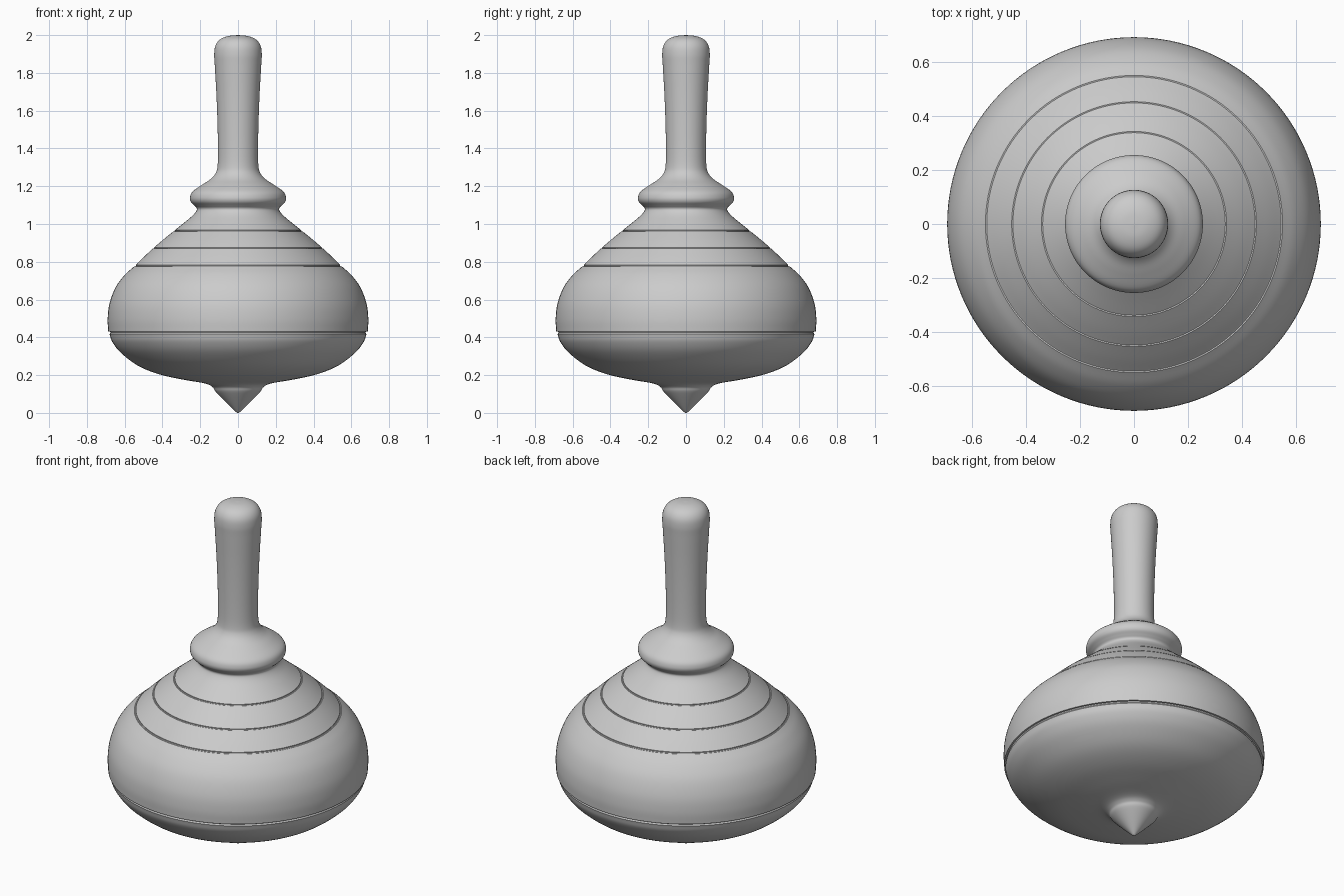
import bpy
import bmesh
import math
from mathutils import Vector

if "Cube" in bpy.data.objects:
    bpy.data.objects.remove(bpy.data.objects["Cube"])

SEGMENTS = 128

grey = bpy.data.materials.new("plain grey")
grey.use_nodes = True
grey.diffuse_color = (0.6, 0.6, 0.6, 1)
grey.node_tree.nodes["Principled BSDF"].inputs["Base Color"].default_value = (0.6, 0.6, 0.6, 1)


def smooth_curve(points, steps=5):
    """Catmull-Rom curve through (radius, height) points."""
    p = [Vector(q) for q in points]
    p = [2 * p[0] - p[1]] + p + [2 * p[-1] - p[-2]]
    out = []
    for a, b, c, d in zip(p, p[1:], p[2:], p[3:]):
        for i in range(steps):
            t = i / steps
            out.append(0.5 * (2 * b + (c - a) * t + (2 * a - 5 * b + 4 * c - d) * t ** 2
                              + (3 * b - a - 3 * c + d) * t ** 3))
    return out + [p[-2]]


def groove(a, b, depth):
    """Floor of a turned groove between two profile points."""
    a, b = Vector(a), Vector(b)
    along = (b - a).normalized()
    inward = Vector((-along.y, along.x)) * depth
    return [a.lerp(b, 0.3) + inward, a.lerp(b, 0.7) + inward]


# Turned sections from the tip upwards, with grooves between them
tip = [(0, 0), (0.012, 0.006), (0.07, 0.062), (0.118, 0.112), (0.135, 0.137), (0.175, 0.156)]
underside = tip[-1:] + [(0.29, 0.176), (0.42, 0.205), (0.53, 0.25), (0.62, 0.318),
                        (0.665, 0.375), (0.68, 0.417)]
belly = [(0.687, 0.431), (0.69, 0.5), (0.68, 0.58), (0.648, 0.665), (0.6, 0.73), (0.549, 0.776)]
shoulder = [(0.541, 0.783), (0.5, 0.824), (0.452, 0.869)]
upper_band = [(0.445, 0.875), (0.4, 0.914), (0.342, 0.961)]
neck = [(0.335, 0.967), (0.28, 1.011), (0.24, 1.045), (0.22, 1.07), (0.219, 1.085), (0.232, 1.099)]
collar = neck[-1:] + [(0.25, 1.118), (0.254, 1.142), (0.24, 1.172), (0.19, 1.208),
                      (0.145, 1.238), (0.118, 1.27), (0.108, 1.31)]
handle = collar[-1:] + [(0.106, 1.4), (0.109, 1.55), (0.115, 1.7), (0.123, 1.84), (0.126, 1.9),
                        (0.119, 1.945), (0.095, 1.977), (0.052, 1.995), (0, 2)]

profile = smooth_curve(tip + underside[1:])
for section, depth in ((belly, 0.008), (shoulder, 0.004), (upper_band, 0.004),
                       (neck + collar[1:] + handle[1:], 0.004)):
    start = Vector(section[0])
    profile += groove(profile[-1], start, depth) + smooth_curve(section)

# Spin the profile around the upright axis
bm = bmesh.new()
verts = [bm.verts.new((max(p.x, 0), 0, p.y)) for p in profile]
edges = [bm.edges.new(pair) for pair in zip(verts, verts[1:])]
bmesh.ops.spin(bm, geom=verts + edges, cent=(0, 0, 0), axis=(0, 0, 1),
               angle=math.tau, steps=SEGMENTS, use_merge=True)
bmesh.ops.remove_doubles(bm, verts=bm.verts, dist=0.0003)
bmesh.ops.recalc_face_normals(bm, faces=bm.faces)
mesh = bpy.data.meshes.new("spinning_top")
bm.to_mesh(mesh)
bm.free()
mesh.materials.append(grey)
top = bpy.data.objects.new("spinning_top", mesh)
bpy.context.collection.objects.link(top)

bpy.ops.object.select_all(action="DESELECT")
top.select_set(True)
bpy.context.view_layer.objects.active = top
bpy.ops.object.shade_smooth_by_angle(angle=math.radians(30))
